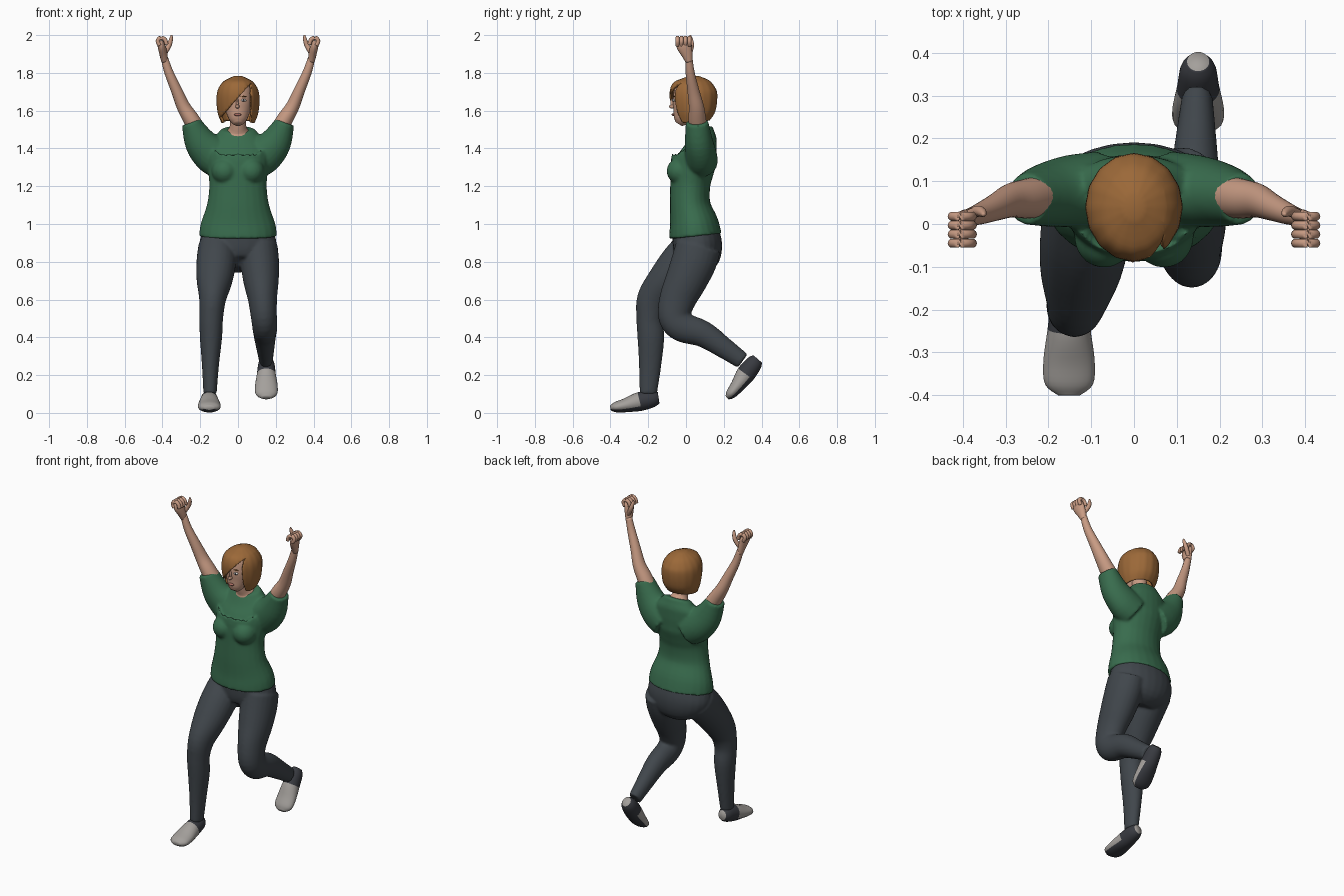
import bpy
import bmesh
import math
from mathutils import Vector, Matrix

if "Cube" in bpy.data.objects:
    bpy.data.objects.remove(bpy.data.objects["Cube"], do_unlink=True)


def make_material(name, red, green, blue):
    material = bpy.data.materials.new(name)
    material.use_nodes = True
    colour = (red, green, blue, 1)
    material.diffuse_color = colour
    material.node_tree.nodes["Principled BSDF"].inputs["Base Color"].default_value = colour
    return material


SKIN = make_material("skin", .58, .33, .23)
HAIR = make_material("auburn hair", .33, .14, .04)
GREEN = make_material("green cloth", .04, .15, .075)
SLATE = make_material("slate cloth", .052, .062, .072)
GREY = make_material("grey shoe", .37, .35, .33)
CHARCOAL = make_material("charcoal trim", .04, .043, .052)
LIPS = make_material("lips", .4, .15, .12)
WHITE = make_material("eye white", .7, .68, .65)


def spline(rows, steps):
    """Catmull-Rom interpolation through rows of numbers."""
    result = []
    last = len(rows) - 1
    for i in range(last):
        before, start = rows[max(i - 1, 0)], rows[i]
        end, after = rows[i + 1], rows[min(i + 2, last)]
        for step in range(steps):
            t = step / steps
            result.append([b + t / 2 * (c - a + t * (2*a - 5*b + 4*c - d + t * (3*b - 3*c + d - a)))
                           for a, b, c, d in zip(before, start, end, after)])
    return result + [list(rows[last])]


def loft(bm, rows, sides=24, steps=4, ripple=0, cap_start=True, paint=None):
    """Skin of ellipses along a path; each row is x, y, z, half width, half depth."""
    rows = spline(rows, steps)
    centres = [Vector(row[:3]) for row in rows]
    rings = []
    for i, row in enumerate(rows):
        tangent = (centres[min(i + 1, len(rows) - 1)] - centres[max(i - 1, 0)]).normalized()
        across = Vector((1, 0, 0))
        across = (across - tangent * tangent.dot(across)).normalized()
        depth = tangent.cross(across)
        ring = []
        for k in range(sides):
            angle = math.tau * k / sides
            swell = 1 + ripple * math.cos(sides / 4 * angle)
            offset = across * row[3] * math.cos(angle) + depth * row[4] * math.sin(angle)
            ring.append(bm.verts.new(centres[i] + offset * swell))
        rings.append(ring)
    for i, (low, high) in enumerate(zip(rings, rings[1:])):
        for k in range(sides):
            n = (k + 1) % sides
            face = bm.faces.new((low[k], low[n], high[n], high[k]))
            if paint:
                face.material_index = paint(i / len(rings), math.sin(math.tau * (k + .5) / sides))
    if cap_start:
        bm.faces.new(rings[0][::-1])
    bm.faces.new(rings[-1])


def ball(bm, centre, size):
    matrix = Matrix.Translation(centre) @ Matrix.Diagonal((*size, 1))
    bmesh.ops.create_uvsphere(bm, u_segments=20, v_segments=12, radius=1, matrix=matrix)


def finish(bm, name, *materials, fuse=False):
    """Turn the bmesh into a smooth object, optionally fusing overlapping volumes."""
    bmesh.ops.recalc_face_normals(bm, faces=bm.faces)
    for face in bm.faces:
        face.smooth = True
    mesh = bpy.data.meshes.new(name)
    bm.to_mesh(mesh)
    bm.free()
    for material in materials:
        mesh.materials.append(material)
    obj = bpy.data.objects.new(name, mesh)
    bpy.context.collection.objects.link(obj)
    if fuse:
        remesh = obj.modifiers.new("fuse", "REMESH")
        remesh.mode = "VOXEL"
        remesh.voxel_size = .008
        remesh.use_smooth_shade = True
        relax = obj.modifiers.new("relax", "SMOOTH")
        relax.factor = .5
        relax.iterations = 6
    return obj


def mirrored(rows, side):
    return [(side * row[0], *row[1:]) for row in rows]


# Trousers: pelvis, forward leg and bent trailing leg
bm = bmesh.new()
loft(bm, [(0, .05, .96, .19, .125), (0, .062, .88, .205, .13),
          (0, .065, .81, .17, .11), (0, .05, .76, .08, .05)])
loft(bm, [(-.11, .05, .88, .1, .11), (-.115, -.03, .8, .105, .105), (-.125, -.11, .7, .095, .095),
          (-.135, -.175, .6, .071, .086), (-.142, -.193, .5, .063, .07), (-.143, -.186, .4, .059, .071),
          (-.146, -.19, .25, .045, .059), (-.148, -.2, .1, .035, .046)])
loft(bm, [(.11, .065, .88, .1, .12), (.115, .042, .8, .102, .12), (.122, 0, .7, .094, .11),
          (.13, -.045, .6, .077, .097), (.137, -.062, .51, .069, .085), (.142, -.02, .455, .066, .08),
          (.142, .09, .418, .06, .07), (.145, .2, .345, .048, .056), (.148, .3, .275, .036, .045)])
finish(bm, "trousers", SLATE, fuse=True)

# Shirt: body, bust and raised sleeves
bm = bmesh.new()
loft(bm, [(0, .05, .935, .207, .14), (0, .042, 1, .198, .13), (0, .022, 1.1, .165, .108),
          (0, .022, 1.2, .152, .106), (0, .03, 1.27, .158, .114), (0, .045, 1.35, .165, .12),
          (0, .07, 1.42, .16, .097), (0, .08, 1.47, .115, .07), (0, .085, 1.5, .088, .055)])
for vert in bm.verts:
    if vert.co.z > 1.4:
        vert.co.z += (vert.co.y - .08) * .5
for side in (1, -1):
    ball(bm, (side * .07, -.03, 1.28), (.07, .073, .07))
    loft(bm, mirrored([(.08, .08, 1.33, .1, .09), (.14, .077, 1.37, .102, .085),
                       (.2, .068, 1.435, .085, .075), (.25, .058, 1.54, .051, .06)], side))
finish(bm, "shirt", GREEN, fuse=True)

# Arms and curled hands
ARM = [(.19, .07, 1.46, .045, .05), (.245, .06, 1.55, .043, .047), (.288, .055, 1.62, .036, .04),
       (.322, .04, 1.7, .03, .032), (.365, .022, 1.8, .024, .024), (.39, .015, 1.88, .019, .019)]
PALM = [(.388, .016, 1.86, .018, .019), (.395, .005, 1.9, .021, .03),
        (.405, -.01, 1.945, .021, .041), (.412, -.012, 1.97, .014, .035)]
THUMB = [(.39, .02, 1.9, .012, .012), (.365, .03, 1.945, .013, .013),
         (.354, .026, 1.98, .01, .01), (.352, .022, 2, .004, .004)]
for side, label in ((1, "left"), (-1, "right")):
    bm = bmesh.new()
    loft(bm, mirrored(ARM, side))
    finish(bm, label + "_arm", SKIN)
    bm = bmesh.new()
    loft(bm, mirrored(PALM, side))
    loft(bm, mirrored(THUMB, side), sides=10)
    for finger in range(4):
        y = -.045 + .021 * finger
        bend = [(.414, y, 1.945), (.425, y, 1.968), (.41, y, 1.986), (.387, y, 1.976), (.378, y, 1.95)]
        loft(bm, mirrored([(*point, .011, .011) for point in bend], side), sides=10)
    finish(bm, label + "_hand", SKIN)


# Shoes: grey uppers with dark heel and sole
def shoe_paint(along, height):
    return 1 if along < .37 or height < -.6 else 0


SHOE = [(0, 0, 0, .026, .03), (0, -.03, -.005, .042, .044), (0, -.1, -.02, .05, .05),
        (0, -.175, -.04, .06, .037), (0, -.23, -.05, .056, .027), (0, -.256, -.052, .025, .012)]
for label, heel, pitch in (("right", (-.152, -.145, .08), 0), ("left", (.15, .38, .285), 40)):
    bm = bmesh.new()
    loft(bm, SHOE, paint=shoe_paint)
    turn = Matrix.Rotation(math.radians(pitch), 4, "X")
    bm.transform(Matrix.Translation(heel) @ turn)
    finish(bm, label + "_shoe", GREY, CHARCOAL)

# Neck and head
bm = bmesh.new()
loft(bm, [(0, .078, 1.44, .085, .055), (0, .07, 1.485, .062, .052),
          (0, .055, 1.52, .043, .045), (0, .04, 1.6, .043, .048)])
finish(bm, "neck", SKIN)
bm = bmesh.new()
loft(bm, [(0, -.04, 1.53, .022, .02), (0, -.028, 1.55, .044, .041), (0, -.005, 1.6, .066, .066),
          (0, .01, 1.66, .076, .08), (0, .025, 1.72, .07, .08), (0, .03, 1.76, .03, .04)])
ball(bm, (-.003, -.072, 1.622), (.011, .018, .011))
ball(bm, (-.003, -.071, 1.64), (.007, .012, .025))
finish(bm, "head", SKIN)

# Face details
for side, label in ((1, "left"), (-1, "right")):
    for part, size, y, z, material in (("eye", (.015, .008, .007), -.064, 1.655, WHITE),
                                       ("iris", (.006, .005, .006), -.069, 1.655, CHARCOAL),
                                       ("eyebrow", (.019, .006, .003), -.063, 1.676, HAIR)):
        bm = bmesh.new()
        ball(bm, (side * .03, y, z), size)
        finish(bm, label + "_" + part, material)
bm = bmesh.new()
ball(bm, (-.002, -.067, 1.579), (.02, .009, .007))
finish(bm, "mouth", LIPS)

# Bobbed hair: shell opened by a diagonal fringe line and a side edge
bm = bmesh.new()
loft(bm, [(0, .035, 1.53, .088, .09), (0, .04, 1.58, .105, .11), (0, .04, 1.65, .113, .124),
          (0, .038, 1.71, .106, .122), (0, .04, 1.755, .076, .092), (0, .04, 1.783, .022, .028)],
     sides=64, ripple=.008, cap_start=False)
fringe_point, fringe_normal = Vector((.06, 0, 1.735)), Vector((-1.1, 0, 1))
edge_point, edge_normal = Vector((.07, 0, 0)), Vector((1, 0, 0))
for point, normal in ((fringe_point, fringe_normal), (edge_point, edge_normal)):
    bmesh.ops.bisect_plane(bm, geom=bm.verts[:] + bm.edges[:] + bm.faces[:],
                           plane_co=point, plane_no=normal)
opening = []
for face in bm.faces:
    middle = face.calc_center_median()
    below = (middle - fringe_point).dot(fringe_normal) < 0
    if middle.y < 0 and middle.x < edge_point.x and below:
        opening.append(face)
bmesh.ops.delete(bm, geom=opening, context="FACES")
# The nape sits higher than the front tips
for vert in bm.verts:
    if vert.co.z < 1.6:
        vert.co.z += max(vert.co.y, 0) * .2 * (1.6 - vert.co.z) / .07
hair = finish(bm, "hair", HAIR)
shell = hair.modifiers.new("thickness", "SOLIDIFY")
shell.thickness = .012
shell.offset = -1
